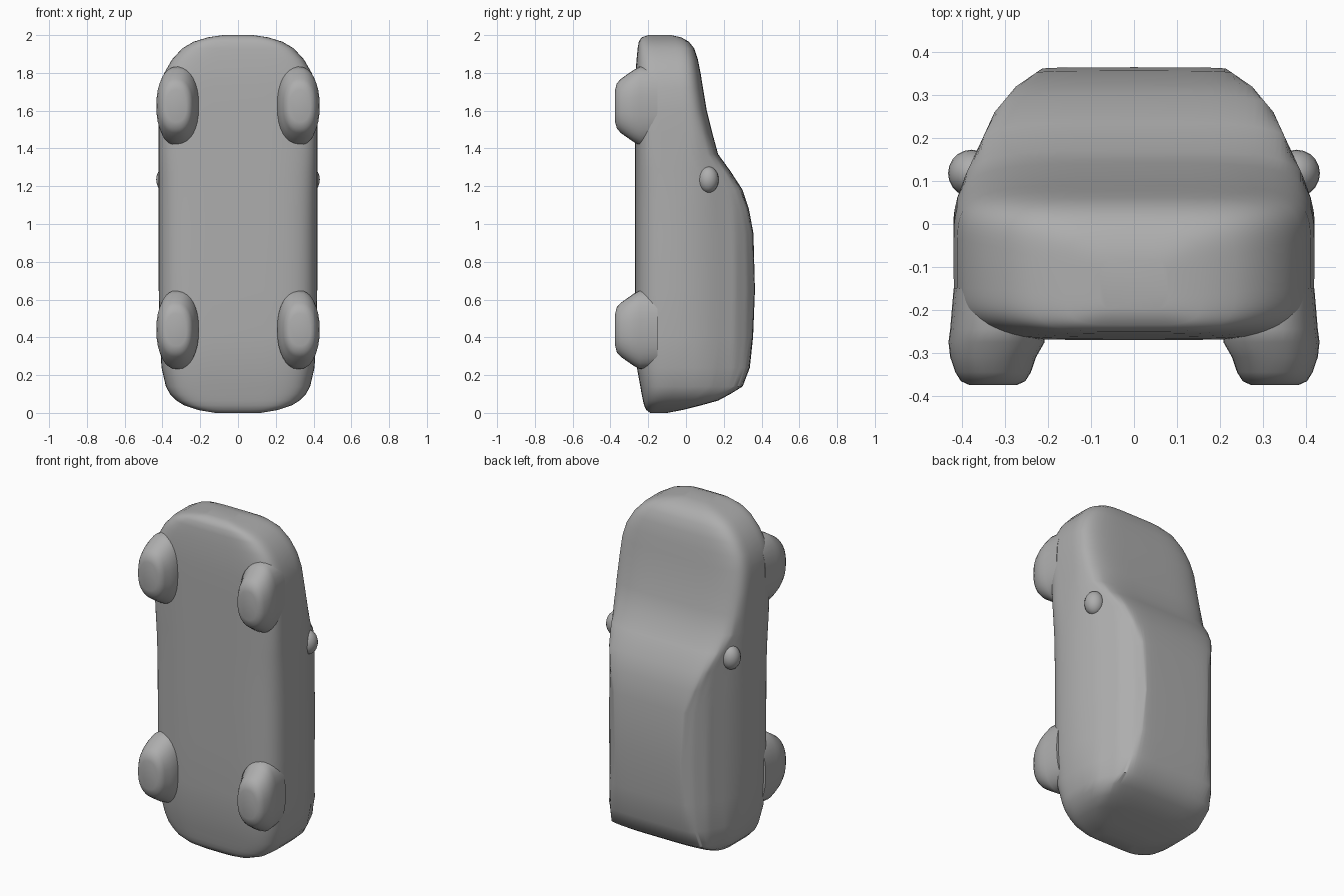
import bpy, bmesh, math

if "Cube" in bpy.data.objects:
    bpy.data.objects.remove(bpy.data.objects["Cube"])

grey = bpy.data.materials.new("plain grey")
grey.diffuse_color = (0.42, 0.42, 0.42, 1)
grey.use_nodes = True
grey.node_tree.nodes["Principled BSDF"].inputs["Base Color"].default_value = grey.diffuse_color


def finish(bm, name, angle=45):
    bmesh.ops.recalc_face_normals(bm, faces=bm.faces)
    mesh = bpy.data.meshes.new(name)
    bm.to_mesh(mesh)
    bm.free()
    mesh.materials.append(grey)
    ob = bpy.data.objects.new(name, mesh)
    bpy.context.collection.objects.link(ob)
    bpy.ops.object.select_all(action='DESELECT')
    ob.select_set(True)
    bpy.context.view_layer.objects.active = ob
    bpy.ops.object.shade_smooth_by_angle(angle=math.radians(angle))
    return ob


def loft(rings, name):
    """Skin a list of equal-length closed rings and cap both ends."""
    bm = bmesh.new()
    vr = [[bm.verts.new(p) for p in r] for r in rings]
    n = len(vr[0])
    for a, b in zip(vr, vr[1:]):
        for i in range(n):
            j = (i + 1) % n
            bm.faces.new((a[i], a[j], b[j], b[i]))
    bm.faces.new(vr[0])
    bm.faces.new(vr[-1])
    return finish(bm, name)


def power(v, p):
    return math.copysign(abs(v) ** p, v)


def superellipse(rx, ry, p, n):
    for i in range(n):
        t = 2 * math.pi * i / n
        yield rx * power(math.cos(t), p), ry * power(math.sin(t), p)


# Cabin taper: (y, widest half width allowed)
TAPER = [(-0.1, 0.43), (0.0, 0.425), (0.06, 0.412), (0.12, 0.39), (0.2, 0.352),
         (0.26, 0.325), (0.32, 0.275), (0.375, 0.195)]


def taper(y):
    if y <= TAPER[0][0]:
        return TAPER[0][1]
    for (y0, w0), (y1, w1) in zip(TAPER, TAPER[1:]):
        if y <= y1:
            return w0 + (w1 - w0) * (y - y0) / (y1 - y0)
    return TAPER[-1][1]


# Body stations from tail to nose: z, underside y, upper y, half width
STATIONS = [
    (0.0, -0.19, -0.10, 0.12), (0.015, -0.21, -0.02, 0.21), (0.04, -0.222, 0.08, 0.285),
    (0.065, -0.228, 0.17, 0.325), (0.10, -0.235, 0.235, 0.36), (0.14, -0.242, 0.30, 0.382),
    (0.24, -0.26, 0.338, 0.405), (0.40, -0.268, 0.355, 0.415), (0.65, -0.27, 0.365, 0.42),
    (0.95, -0.27, 0.357, 0.42), (1.08, -0.27, 0.333, 0.42), (1.18, -0.27, 0.30, 0.42),
    (1.28, -0.27, 0.235, 0.42), (1.37, -0.27, 0.17, 0.42), (1.48, -0.27, 0.14, 0.42),
    (1.60, -0.27, 0.11, 0.42), (1.72, -0.27, 0.09, 0.412), (1.80, -0.267, 0.077, 0.39),
    (1.87, -0.262, 0.063, 0.35), (1.93, -0.256, 0.043, 0.295), (1.965, -0.25, 0.015, 0.235),
    (1.988, -0.235, -0.025, 0.16), (2.0, -0.20, -0.08, 0.08),
]
rings = []
for z, lo, hi, w in STATIONS:
    mid, half = (lo + hi) / 2, (hi - lo) / 2
    ring = []
    for x, y in superellipse(w, half, 0.42, 96):
        limit = taper(y + mid) * min(1, w / 0.40)
        ring.append((max(-limit, min(limit, x)), y + mid, z))
    rings.append(ring)
loft(rings, "car_body")

# Wheels: soft pads swelling out of the underside: y, x radius, z radius
PAD = [(-0.15, 0.10, 0.20), (-0.245, 0.108, 0.208), (-0.275, 0.112, 0.192),
       (-0.31, 0.10, 0.168), (-0.345, 0.088, 0.143), (-0.366, 0.075, 0.12),
       (-0.375, 0.055, 0.085)]
for end, zc in (("rear", 0.44), ("front", 1.625)):
    for side, s in (("left", -1), ("right", 1)):
        rings = [[(s * (0.32 if y > -0.3 else 0.328) + x, y, zc + z)
                  for x, z in superellipse(rx, rz, 0.85, 32)] for y, rx, rz in PAD]
        loft(rings, f"{end}_{side}_wheel")

# Door mirrors
for side, s in (("left", -1), ("right", 1)):
    bm = bmesh.new()
    bmesh.ops.create_uvsphere(bm, u_segments=20, v_segments=12, radius=1)
    for v in bm.verts:
        v.co = (s * 0.378 + v.co.x * 0.055, 0.118 + v.co.y * 0.055, 1.235 + v.co.z * 0.07)
    finish(bm, f"{side}_mirror")
